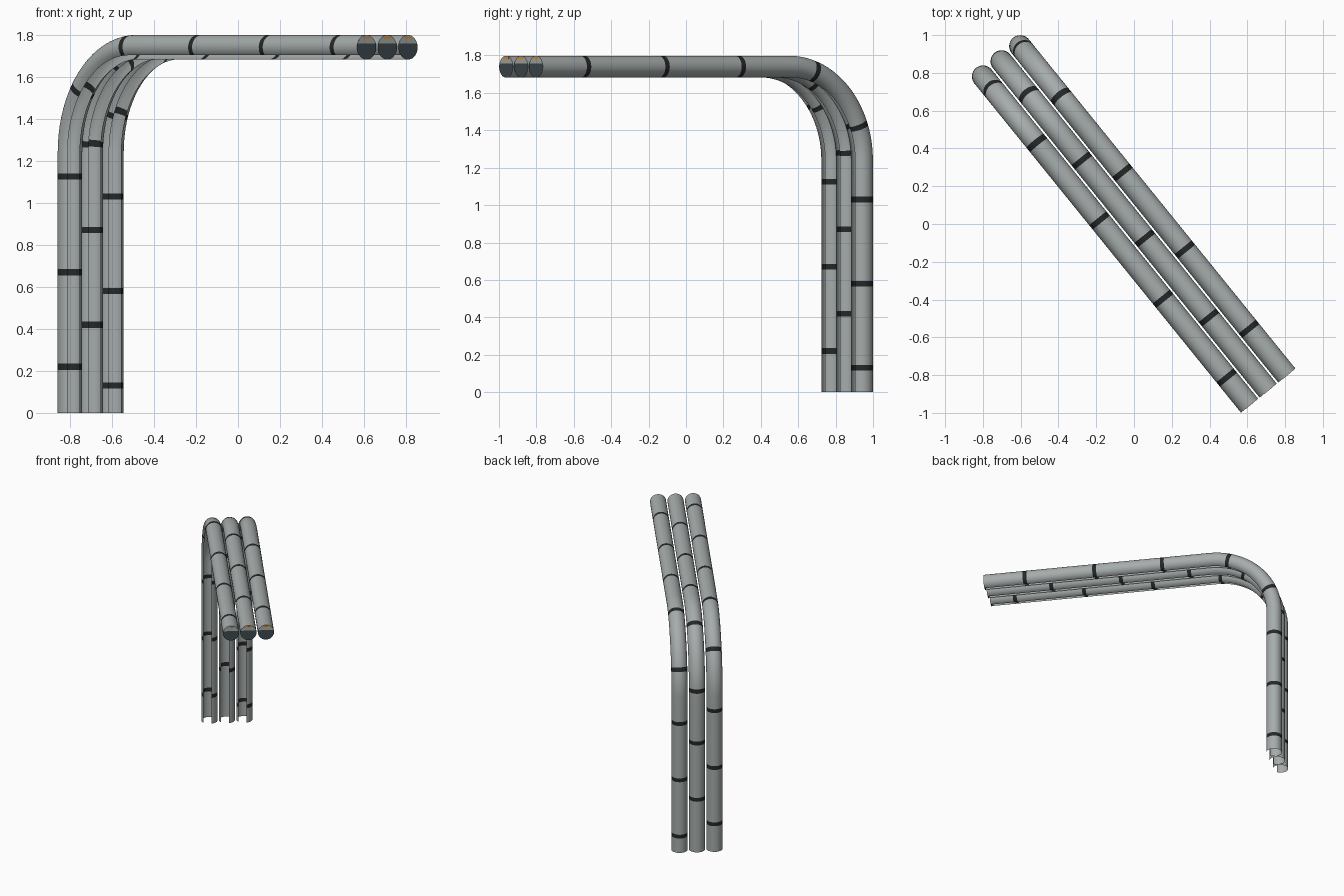
import bpy, bmesh, math
from mathutils import Vector

if "Cube" in bpy.data.objects:
    bpy.data.objects.remove(bpy.data.objects["Cube"])


def mat(name, rgb):
    m = bpy.data.materials.new(name)
    m.diffuse_color = (*rgb, 1)
    m.use_nodes = True
    m.node_tree.nodes["Principled BSDF"].inputs["Base Color"].default_value = m.diffuse_color
    return m


GREY = mat("pipe grey", (0.38, 0.415, 0.41))
BLACK = mat("band black", (0.018, 0.02, 0.022))
SLATE = mat("end slate", (0.05, 0.068, 0.08))
ORANGE = mat("signal orange", (0.8, 0.27, 0.02))

UP = Vector((0, 0, 1))
A = math.radians(39)
D = Vector((math.sin(A), -math.cos(A), 0))   # heading of the level run
N = Vector((math.cos(A), math.sin(A), 0))    # sideways, from pipe to pipe
R, BEND, RISE, REACH = 0.0585, 0.5, 1.24, 2.243
ARC = BEND * math.pi / 2
TOTAL = RISE + ARC + REACH - BEND
HALF_BAND = 0.015
SLOT = (12, 310)                             # covered part of the section, degrees
SIDES = 28


def frame(base, s):
    """Centre and inward direction at length s along the pipe."""
    t = min(max((s - RISE) / BEND, 0), math.pi / 2)
    p = base + UP * min(s, RISE)
    p += D * BEND * (1 - math.cos(t)) + UP * BEND * math.sin(t)
    p += D * max(0, s - RISE - ARC)
    return p, D * math.cos(t) - UP * math.sin(t)


def finish(name, bm, mats, smooth=False):
    me = bpy.data.meshes.new(name)
    bm.to_mesh(me)
    bm.free()
    for m in mats:
        me.materials.append(m)
    for p in me.polygons:
        p.use_smooth = smooth
    ob = bpy.data.objects.new(name, me)
    bpy.context.collection.objects.link(ob)
    return ob


def pipe(name, base, bands):
    # slotted shell swept along the path, bands are rings of its faces
    stops = {0, TOTAL} | {RISE + ARC * i / 20 for i in range(21)}
    for b in bands:
        stops = {s for s in stops if abs(s - b) > HALF_BAND + 0.003}
        stops |= {b - HALF_BAND, b + HALF_BAND}
    stops = sorted(stops)
    bm = bmesh.new()
    rings = []
    for s in stops:
        c, inner = frame(base, s)
        ring = []
        for i in range(SIDES + 1):
            a = math.radians(SLOT[0] + (SLOT[1] - SLOT[0]) * i / SIDES)
            ring.append(bm.verts.new(c + (inner * math.cos(a) + N * math.sin(a)) * R))
        rings.append(ring)
    for k in range(len(rings) - 1):
        mid = (stops[k] + stops[k + 1]) / 2
        black = any(abs(mid - b) < HALF_BAND for b in bands)
        for i in range(SIDES):
            f = bm.faces.new((rings[k][i], rings[k][i + 1],
                              rings[k + 1][i + 1], rings[k + 1][i]))
            f.material_index = int(black)
    # make the faces point outwards
    bm.normal_update()
    bm.faces.ensure_lookup_table()
    f = bm.faces[SIDES // 2]
    out = f.calc_center_median() - frame(base, 0)[0]
    out.z = 0
    if f.normal.dot(out) < 0:
        bmesh.ops.reverse_faces(bm, faces=bm.faces[:])
    finish(name, bm, (GREY, BLACK), True)


def end_cap(name, base):
    # disc split by a level chord: slate below, grey above
    c, _ = frame(base, TOTAL)
    h = 0.017
    a0 = math.asin(h / R)
    bm = bmesh.new()
    for start, stop, idx in ((a0, math.pi - a0, 0), (math.pi - a0, 2 * math.pi + a0, 1)):
        vs = []
        for i in range(21):
            a = start + (stop - start) * i / 20
            vs.append(bm.verts.new(c + (N * math.cos(a) + UP * math.sin(a)) * R))
        f = bm.faces.new(vs)
        f.material_index = idx
        f.normal_update()
        if f.normal.dot(D) < 0:
            f.normal_flip()
    finish(name, bm, (GREY, SLATE))


def end_strip(name, base):
    # small thin plate near the top of the end
    c, _ = frame(base, TOTAL)
    bm = bmesh.new()
    bmesh.ops.create_cube(bm, size=1)
    for v in bm.verts:
        x, y, z = v.co
        v.co = c + N * x * 0.046 + D * y * 0.002 + UP * (0.047 + z * 0.01)
    bmesh.ops.recalc_face_normals(bm, faces=bm.faces[:])
    finish(name, bm, (ORANGE,))


LAYOUT = {
    "left": (-1, (0.22, 0.67, 1.125, 1.56, 1.98, 2.506, 3.04, 3.576)),
    "middle": (0, (0.42, 0.87, 1.28, 1.75, 2.2, 2.73, 3.27)),
    "right": (1, (0.13, 0.58, 1.03, 1.43, 1.87, 2.385, 2.91, 3.45)),
}
for side, (k, bands) in LAYOUT.items():
    base = Vector((-0.701, 0.861, 0)) + N * 0.127 * k
    pipe(side + "_pipe", base, bands)
    end_cap(side + "_end_cap", base)
    end_strip(side + "_end_strip", base)
